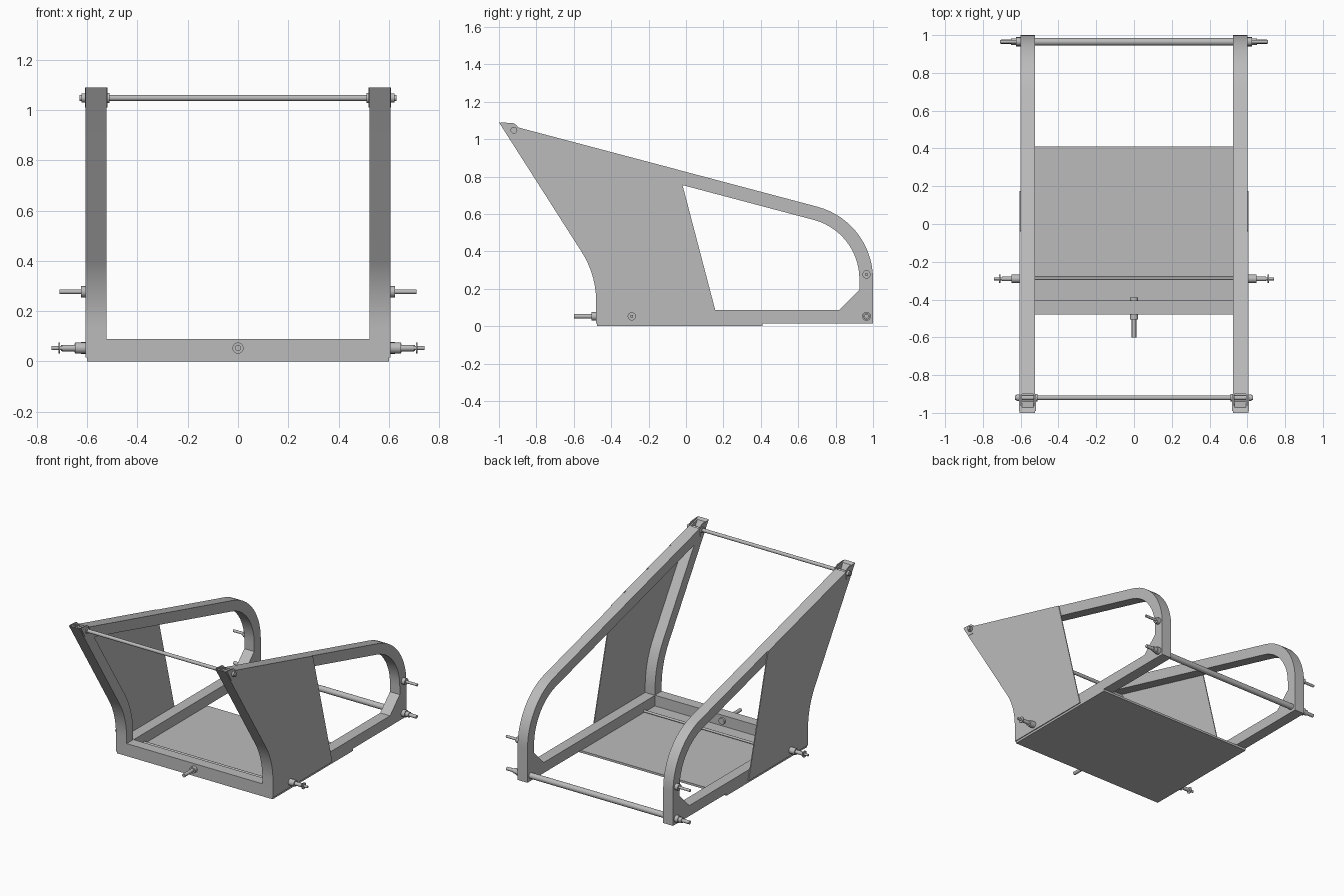
import bpy, bmesh
from math import tan, pi
from mathutils import Vector, Matrix

cube = bpy.data.objects.get("Cube")
if cube:
    bpy.data.objects.remove(cube)

grey = bpy.data.materials.new("steel_grey")
grey.use_nodes = True
colour = (0.5, 0.5, 0.5, 1)
grey.diffuse_color = colour
grey.node_tree.nodes["Principled BSDF"].inputs["Base Color"].default_value = colour


def finish(bm, name, mirror=False, cutter=None):
    bmesh.ops.recalc_face_normals(bm, faces=bm.faces)
    mesh = bpy.data.meshes.new(name)
    bm.to_mesh(mesh)
    bm.free()
    mesh.materials.append(grey)
    ob = bpy.data.objects.new(name, mesh)
    bpy.context.collection.objects.link(ob)
    bpy.ops.object.select_all(action='DESELECT')
    ob.select_set(True)
    bpy.context.view_layer.objects.active = ob
    if cutter:
        mod = ob.modifiers.new("notch", 'BOOLEAN')
        mod.operation, mod.object, mod.solver = 'DIFFERENCE', cutter, 'EXACT'
        bpy.ops.object.modifier_apply(modifier=mod.name)
    if mirror:
        mod = ob.modifiers.new("mirror", 'MIRROR')
        mod.use_mirror_merge = False
        bpy.ops.object.modifier_apply(modifier=mod.name)
    bpy.ops.object.shade_smooth_by_angle(angle=pi / 6)
    return ob


def rounded(corners, inset=0, steps=14):
    """Inset a clockwise (y, z, radius) outline and round its corners."""
    pts, n = [], len(corners)
    for i, (y, z, r) in enumerate(corners):
        p = Vector((y, z))
        d0 = (p - Vector(corners[i - 1][:2])).normalized()
        d1 = (Vector(corners[(i + 1) % n][:2]) - p).normalized()
        turn = -d0.angle_signed(d1) if d0.cross(d1) > 0 else abs(d0.angle_signed(d1))
        turn = -abs(turn) if d0.cross(d1) > 0 else abs(turn)
        n0, n1 = Vector((d0.y, -d0.x)), Vector((d1.y, -d1.x))
        p = p + (n0 + n1) * inset / (1 + n0.dot(n1))
        if not r:
            pts.append(p)
            continue
        r = r - inset if turn > 0 else r + inset
        length = r * tan(abs(turn) / 2)
        side = 1 if turn > 0 else -1
        centre = p - d0 * length + n0 * r * side
        for k in range(steps + 1):
            arm = -n0 * r * side
            arm.rotate(Matrix.Rotation(-turn * k / steps, 2))
            pts.append(centre + arm)
    return pts


def prism(name, pts, x0, x1, **kw):
    bm = bmesh.new()
    face = bm.faces.new([bm.verts.new((x0, y, z)) for y, z in pts])
    ext = bmesh.ops.extrude_face_region(bm, geom=[face], use_keep_orig=True)
    moved = [v for v in ext["geom"] if isinstance(v, bmesh.types.BMVert)]
    bmesh.ops.translate(bm, verts=moved, vec=(x1 - x0, 0, 0))
    return finish(bm, name, **kw)


def box(name, x0, x1, y0, y1, z0, z1):
    return prism(name, [(y0, z0), (y0, z1), (y1, z1), (y1, z0)], x0, x1)


def turned(name, start, axis, sections, mirror=False):
    """Stack of cylinders (from, to, radius) along an axis."""
    bm = bmesh.new()
    turn = Vector((0, 0, 1)).rotation_difference(Vector(axis)).to_matrix().to_4x4()
    for a, b, r in sections:
        place = Matrix.Translation(start) @ turn @ Matrix.Translation((0, 0, (a + b) / 2))
        bmesh.ops.create_cone(bm, cap_ends=True, segments=20, radius1=r, radius2=r,
                              depth=b - a, matrix=place)
    return finish(bm, name, mirror)


# Side frames: closed square-tube loops with an open notch at the front tip
INNER, OUTER, TUBE, BASE = 0.524, 0.6, 0.073, 0.015
tip, front_bend, front_foot = (-1, 1.09, 0), (-0.48, 0.275, 0.5), (-0.48, BASE, 0)
outline = [tip, (1, 0.56, 0.4), (1, BASE, 0), front_foot, front_bend]
notch = prism("tip_notch_cutter", [(-1.005, 1.14), (-0.94, 1.03), (-0.9, 1.03), (-0.9, 1.14)],
              INNER + 0.008, OUTER - 0.008)
notch.hide_render = True
notch.hide_set(True)

bm = bmesh.new()
loops = [[bm.verts.new((x, *p)) for p in rounded(outline, inset)]
         for x, inset in ((INNER, 0), (OUTER, 0), (OUTER, TUBE), (INNER, TUBE))]
for a, b in zip(loops, loops[1:] + loops[:1]):
    for i in range(len(a)):
        bm.faces.new((a[i - 1], a[i], b[i], b[i - 1]))
finish(bm, "side_frames", mirror=True, cutter=notch)

# Outer cover plates, rear corner gussets and tip ears
plate = [tip, (-0.04, 0.836, 0), (0.175, BASE, 0), front_foot, front_bend]
prism("side_plates", rounded(plate), OUTER, OUTER + 0.006, mirror=True)
prism("rear_gussets", [(0.82, 0.088), (0.928, 0.196), (0.928, 0.088)],
      INNER, OUTER, mirror=True)
ear = [(-0.99, 1.09), (-0.92, 1.085), (-0.9, 1.07), (-0.9, 1.01), (-0.94, 1.01)]
for name, x in (("inner_tip_ears", INNER - 0.004), ("outer_tip_ears", OUTER + 0.002)):
    prism(name, ear, x, x + 0.006, mirror=True)

# Floor and cross members
box("floor_panel", -OUTER, OUTER, -0.475, 0.41, 0, BASE)
box("front_cross_member", -INNER, INNER, -0.48, -0.405, BASE, 0.09)
turned("floor_rod", (-INNER, -0.287, 0.025), (1, 0, 0), [(0, 2 * INNER, 0.008)])
turned("front_top_rod", (-0.63, -0.92, 1.048), (1, 0, 0), [(0, 1.26, 0.012)])
turned("front_rod_collars", (0, -0.92, 1.048), (1, 0, 0),
       [(0.512, 0.522, 0.02), (0.604, 0.622, 0.018)], True)
turned("rear_rod", (-INNER, 0.965, 0.053), (1, 0, 0), [(0, 2 * INNER, 0.02)])

# Mounting pins
turned("rear_lower_pins", (0, 0.965, 0.053), (1, 0, 0),
       [(0.6, 0.625, 0.024), (0.625, 0.65, 0.018), (0.65, 0.705, 0.012)], True)
turned("rear_upper_pins", (0, 0.965, 0.277), (1, 0, 0),
       [(0.6, 0.625, 0.022), (0.625, 0.71, 0.009)], True)
turned("side_pins", (0, -0.29, 0.053), (1, 0, 0),
       [(0.6, 0.648, 0.022), (0.648, 0.7, 0.013), (0.7, 0.742, 0.008),
        (0.708, 0.714, 0.022)], True)
turned("front_pin", (0, -0.39, 0.053), (0, -1, 0),
       [(0, 0.016, 0.022), (0.09, 0.115, 0.022), (0.115, 0.21, 0.012)])
